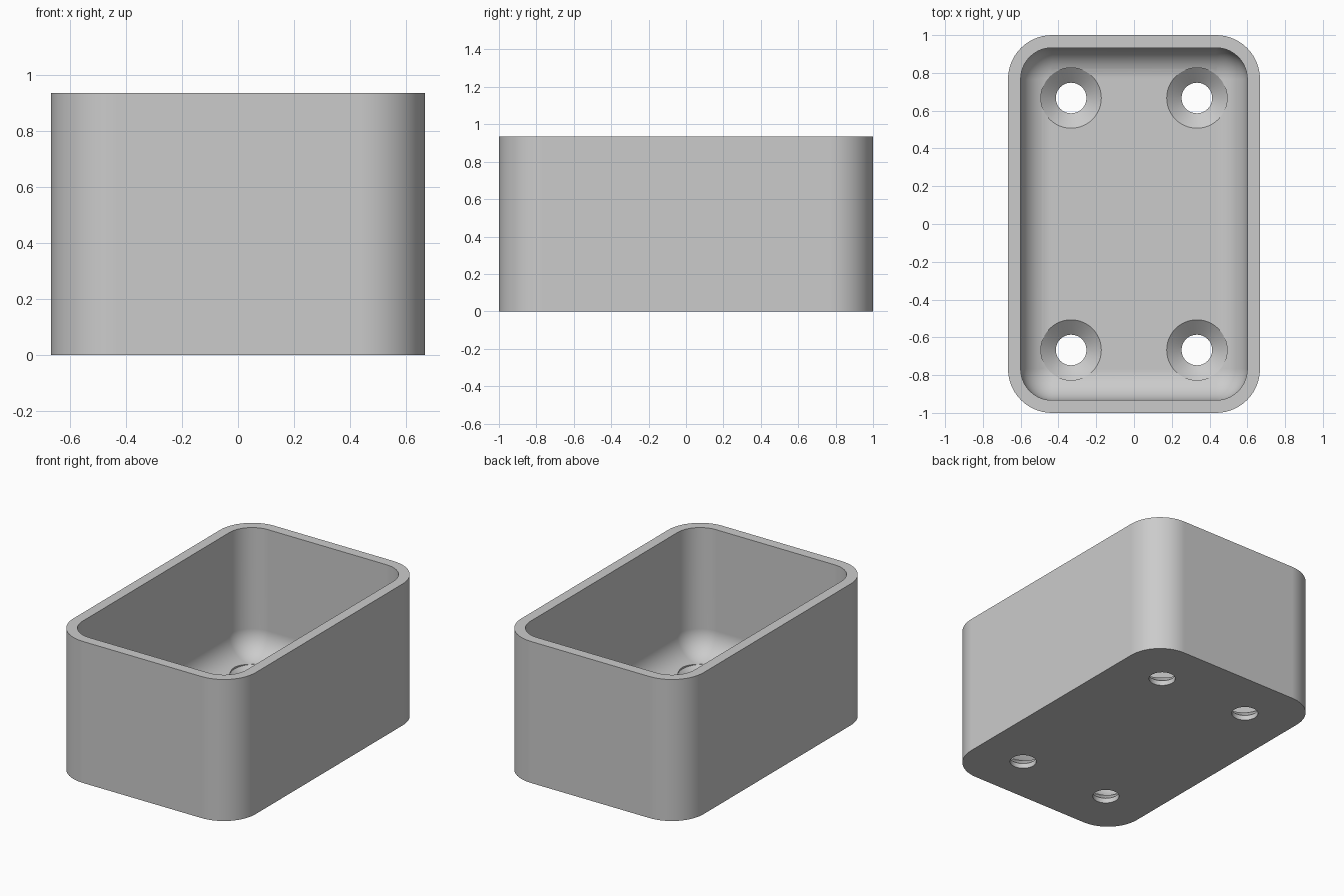
import bpy, bmesh, math

if "Cube" in bpy.data.objects:
    bpy.data.objects.remove(bpy.data.objects["Cube"])

HALF_X, HALF_Y, HEIGHT = 0.667, 1.0, 0.935
WALL, FLOOR = 0.067, 0.1
CORNER = 0.233
FILLET = CORNER - WALL
SEG = 14

grey = bpy.data.materials.new("grey")
grey.use_nodes = True
colour = (0.6, 0.6, 0.6, 1)
grey.diffuse_color = colour
grey.node_tree.nodes["Principled BSDF"].inputs["Base Color"].default_value = colour


def make_object(name, bm):
    bmesh.ops.recalc_face_normals(bm, faces=bm.faces)
    mesh = bpy.data.meshes.new(name)
    bm.to_mesh(mesh)
    bm.free()
    mesh.materials.append(grey)
    obj = bpy.data.objects.new(name, mesh)
    bpy.context.collection.objects.link(obj)
    return obj


def rounded_ring(bm, inset, z):
    """Rounded rectangle of vertices, moved inwards by inset."""
    radius = CORNER - inset
    cx, cy = HALF_X - CORNER, HALF_Y - CORNER
    ring = []
    for quarter, (sx, sy) in enumerate([(1, 1), (-1, 1), (-1, -1), (1, -1)]):
        for i in range(SEG + 1):
            a = (quarter + i / SEG) * math.pi / 2
            ring.append(bm.verts.new((sx * cx + radius * math.cos(a),
                                      sy * cy + radius * math.sin(a), z)))
    return ring


def loft(bm, rings):
    """Skin a stack of rings and cap both ends."""
    for low, high in zip(rings, rings[1:]):
        for i in range(len(low)):
            j = (i + 1) % len(low)
            bm.faces.new((low[i], low[j], high[j], high[i]))
    bm.faces.new(rings[0][::-1])
    bm.faces.new(rings[-1])


# Open box: outside wall, rim, inside wall, then the fillet down to the floor
levels = [(0, 0), (0, HEIGHT), (WALL, HEIGHT)]
for i in range(SEG + 1):
    a = i / SEG * math.pi / 2
    levels.append((WALL + FILLET * (1 - math.cos(a)),
                   FLOOR + FILLET * (1 - math.sin(a))))
bm = bmesh.new()
loft(bm, [rounded_ring(bm, inset, z) for inset, z in levels])
bmesh.ops.remove_doubles(bm, verts=bm.verts, dist=0.0005)
box = make_object("open_box", bm)

# Countersunk screw holes: bore, cone and clearance above the floor
bm = bmesh.new()
profile = [(0.081, -0.1), (0.081, 0.033), (0.16, FLOOR), (0.16, 0.4)]
for x in (-0.333, 0.333):
    for y in (-0.667, 0.667):
        rings = []
        for radius, z in profile:
            angles = [i * math.tau / 48 for i in range(48)]
            rings.append([bm.verts.new((x + radius * math.cos(a),
                                        y + radius * math.sin(a), z)) for a in angles])
        loft(bm, rings)
cutter = make_object("screw_hole_cutter", bm)
cutter.hide_render = True

bpy.ops.object.select_all(action="DESELECT")
box.select_set(True)
bpy.context.view_layer.objects.active = box
cut = box.modifiers.new("screw_holes", "BOOLEAN")
cut.operation = "DIFFERENCE"
cut.solver = "EXACT"
cut.object = cutter
bpy.ops.object.modifier_apply(modifier=cut.name)
bpy.data.objects.remove(cutter)

# Smooth curves with crisp rims
bpy.ops.object.shade_smooth_by_angle(angle=math.radians(30))
weighted = box.modifiers.new("weighted_normals", "WEIGHTED_NORMAL")
weighted.keep_sharp = True
